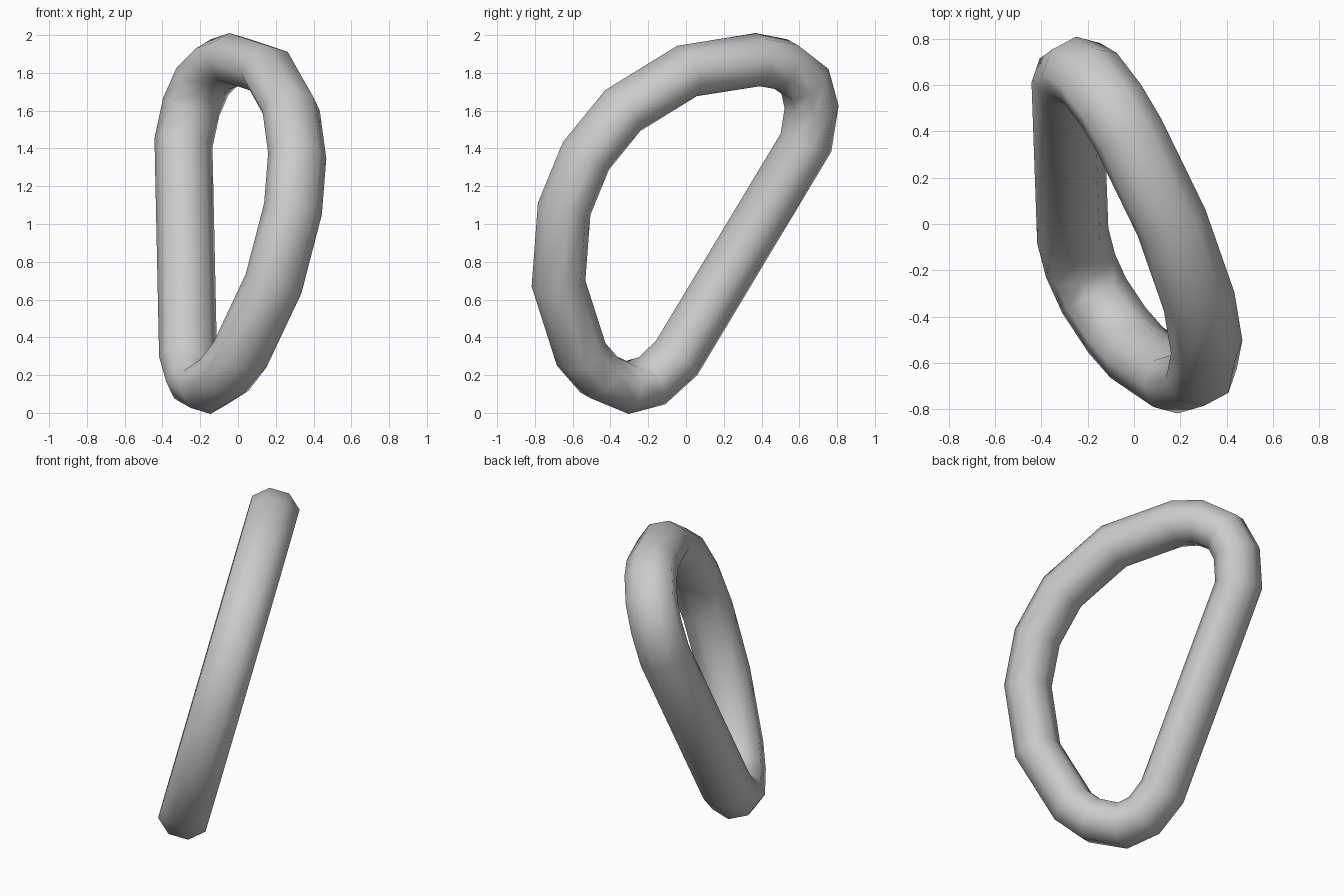
import bpy, bmesh, math
from mathutils import Vector

if "Cube" in bpy.data.objects:
    bpy.data.objects.remove(bpy.data.objects["Cube"])

# centreline of the ring as (y, z); the ring lies in one tilted plane
PATH = [(0.635, 1.43), (0.665, 1.62), (0.63, 1.755), (0.51, 1.845), (0.38, 1.87),
        (0.005, 1.81), (-0.335, 1.60), (-0.53, 1.36), (-0.645, 1.08),
        (-0.675, 0.685), (-0.555, 0.31), (-0.46, 0.20), (-0.31, 0.135),
        (-0.18, 0.17), (-0.05, 0.29)]
SIDES = 8
R_PLANE, R_NORMAL = 0.140, 0.160   # tube radii in the plane and across it

normal = Vector((1, 0.535, -0.30)).normalized()
pts = [Vector((-0.535 * y + 0.30 * z - 0.378, y, z)) for y, z in PATH]

# sweep the tube section round the closed path
bm = bmesh.new()
rings = []
n = len(pts)
for i, p in enumerate(pts):
    a = (p - pts[i - 1]).normalized()
    b = (pts[(i + 1) % n] - p).normalized()
    side = normal.cross((a + b).normalized())
    ring = []
    for k in range(SIDES):
        t = 2 * math.pi * (k + 0.5) / SIDES
        ring.append(bm.verts.new(p + side * R_PLANE * math.cos(t)
                                 + normal * R_NORMAL * math.sin(t)))
    rings.append(ring)
for i in range(n):
    r, s = rings[i], rings[(i + 1) % n]
    for k in range(SIDES):
        j = (k + 1) % SIDES
        bm.faces.new((r[k], r[j], s[j], s[k])).smooth = True
bmesh.ops.recalc_face_normals(bm, faces=bm.faces[:])

mesh = bpy.data.meshes.new("d_ring")
bm.to_mesh(mesh)
bm.free()
obj = bpy.data.objects.new("d_ring", mesh)
bpy.context.collection.objects.link(obj)
